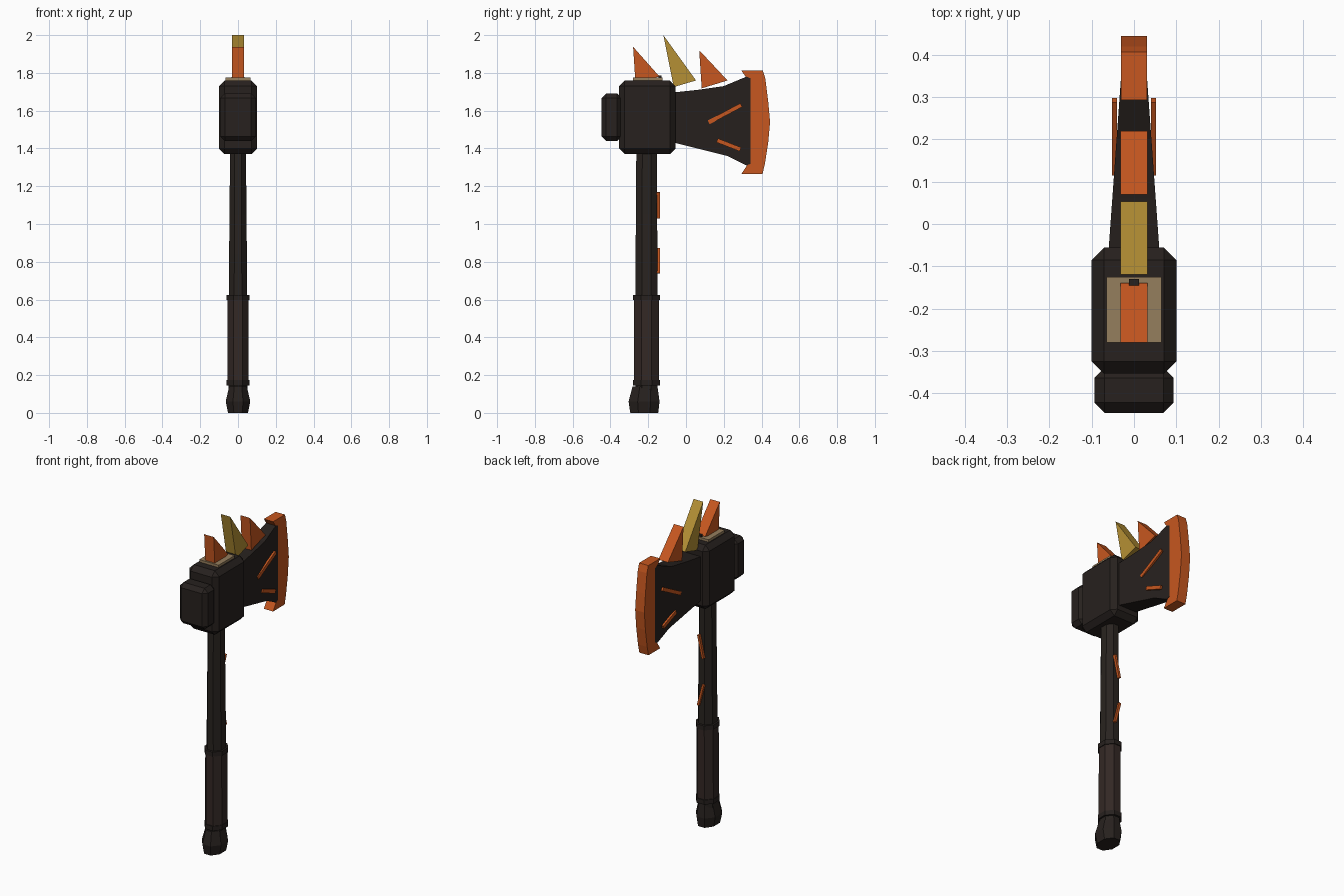
import bpy, bmesh
from math import pi, cos, sin, atan2, hypot
from mathutils import Vector, Matrix

if "Cube" in bpy.data.objects:
    bpy.data.objects.remove(bpy.data.objects["Cube"])


def material(name, r, g, b):
    m = bpy.data.materials.new(name)
    m.diffuse_color = (r, g, b, 1)
    m.use_nodes = True
    m.node_tree.nodes["Principled BSDF"].inputs["Base Color"].default_value = m.diffuse_color
    return m


DARK = material("dark_iron", 0.020, 0.015, 0.013)
WOOD = material("dark_wood", 0.022, 0.017, 0.014)
LEATHER = material("leather", 0.033, 0.021, 0.018)
ORANGE = material("ember_orange", 0.57, 0.095, 0.014)
GOLD = material("gold", 0.46, 0.28, 0.035)
TAN = material("tan", 0.30, 0.21, 0.11)


def finish(name, bm, mat):
    bmesh.ops.recalc_face_normals(bm, faces=bm.faces)
    me = bpy.data.meshes.new(name)
    bm.to_mesh(me)
    bm.free()
    me.materials.append(mat)
    ob = bpy.data.objects.new(name, me)
    bpy.context.collection.objects.link(ob)
    return ob


def loft(name, rings, mat, sides=8):
    """Vertical faceted tube; each ring is (z, half x, half y, centre y)."""
    bm = bmesh.new()
    k = 1 / cos(pi / sides)
    loops = []
    for z, rx, ry, cy in rings:
        angles = [2 * pi * (i + 0.5) / sides for i in range(sides)]
        loops.append([bm.verts.new((rx * k * cos(a), cy + ry * k * sin(a), z)) for a in angles])
    for a, b in zip(loops, loops[1:]):
        for i in range(sides):
            j = (i + 1) % sides
            bm.faces.new((a[i], a[j], b[j], b[i]))
    bm.faces.new(loops[0])
    bm.faces.new(loops[-1])
    return finish(name, bm, mat)


def box(name, lo, hi, mat, bevel=0.0):
    bm = bmesh.new()
    lo, hi = Vector(lo), Vector(hi)
    size = hi - lo
    bmesh.ops.create_cube(bm, size=1, matrix=Matrix.Translation((lo + hi) / 2) @ Matrix.Diagonal((*size, 1)))
    if bevel:
        bmesh.ops.bevel(bm, geom=bm.edges[:], offset=bevel, segments=1, affect='EDGES')
    return finish(name, bm, mat)


def strip_prism(name, top, bottom, half, mat):
    """Side profile (y, z) as matching top and bottom lines; half(y) gives the half thickness."""
    bm = bmesh.new()
    sec = []
    for (ty, tz), (by, bz) in zip(top, bottom):
        sec.append([bm.verts.new(p) for p in ((-half(ty), ty, tz), (half(ty), ty, tz),
                                              (half(by), by, bz), (-half(by), by, bz))])
    for a, b in zip(sec, sec[1:]):
        for i in range(4):
            j = (i + 1) % 4
            bm.faces.new((a[i], a[j], b[j], b[i]))
    bm.faces.new(sec[0])
    bm.faces.new(sec[-1])
    return finish(name, bm, mat)


def spike(name, pts, mat, half=0.032):
    bm = bmesh.new()
    face = bm.faces.new([bm.verts.new((-half, y, z)) for y, z in pts])
    r = bmesh.ops.extrude_face_region(bm, geom=[face])
    bmesh.ops.translate(bm, vec=(2 * half, 0, 0), verts=[v for v in r["geom"] if isinstance(v, bmesh.types.BMVert)])
    if len(bm.faces) == len(pts) + 1:
        bm.faces.new([v for v in bm.verts if v.co.x < 0])
    return finish(name, bm, mat)


def bar(name, centre, size, angle, axis):
    """Small glowing crack, its long side along z before turning."""
    bm = bmesh.new()
    m = Matrix.Translation(centre) @ Matrix.Rotation(angle, 4, axis) @ Matrix.Diagonal((*size, 1))
    bmesh.ops.create_cube(bm, size=1, matrix=m)
    return finish(name, bm, ORANGE)


# Handle, grip with end rings, pommel
AX = -0.209
loft("shaft", [(0.10, 0.050, 0.058, AX), (0.62, 0.049, 0.058, AX), (0.84, 0.047, 0.058, AX),
               (1.05, 0.045, 0.056, AX), (1.40, 0.042, 0.054, AX)], WOOD)
loft("grip", [(0.15, 0.057, 0.066, AX), (0.62, 0.055, 0.066, AX)], LEATHER)
for part, z in (("grip_ring_lower", 0.145), ("grip_ring_upper", 0.597)):
    loft(part, [(z, 0.060, 0.071, AX), (z + 0.028, 0.060, 0.071, AX)], DARK)
loft("pommel", [(0, 0.053, 0.074, -0.221), (0.06, 0.065, 0.082, -0.222), (0.14, 0.047, 0.066, -0.217)], DARK)

# Head block, rear hammer face, cap
box("head_block", (-0.1, -0.354, 1.37), (0.1, -0.056, 1.76), DARK, 0.029)
box("rear_hammer", (-0.094, -0.447, 1.44), (0.094, -0.34, 1.69), DARK, 0.024)
box("top_cap", (-0.065, -0.28, 1.75), (0.065, -0.125, 1.775), TAN)
box("cap_pin", (-0.012, -0.146, 1.76), (0.012, -0.13, 1.786), DARK)

# Flared blade, thinning toward the edge
strip_prism("blade",
            [(-0.08, 1.695), (0.06, 1.71), (0.20, 1.73), (0.32, 1.78), (0.345, 1.77)],
            [(-0.08, 1.435), (0.06, 1.40), (0.22, 1.36), (0.32, 1.31), (0.345, 1.32)],
            lambda y: 0.060 - 0.072 * (y + 0.06), DARK)

# Glowing cutting edge: inner and outer curves
inner = [(0.293, 1.812), (0.323, 1.77), (0.338, 1.65), (0.338, 1.54), (0.337, 1.43), (0.323, 1.31), (0.293, 1.265)]
outer = [(0.407, 1.812), (0.420, 1.77), (0.435, 1.65), (0.445, 1.54), (0.435, 1.43), (0.418, 1.32), (0.405, 1.265)]
strip_prism("cutting_edge", inner, outer, lambda y: 0.031, ORANGE)

# Crest spikes
spike("crest_spike_rear", [(-0.28, 1.938), (-0.268, 1.755), (-0.14, 1.78)], ORANGE)
spike("crest_spike_middle", [(-0.12, 2.0), (-0.065, 1.725), (0.053, 1.76)], GOLD)
spike("crest_spike_front", [(0.07, 1.92), (0.083, 1.718), (0.22, 1.76)], ORANGE)

# Cracks on both blade faces
for side, sx in (("left", -1), ("right", 1)):
    for i, (y0, z0, y1, z1) in enumerate([(0.12, 1.535), (0.295, 1.630)] and
                                         [(0.12, 1.538, 0.293, 1.630), (0.165, 1.443, 0.288, 1.395)]):
        dy, dz = y1 - y0, z1 - z0
        bar(f"blade_crack_{side}_{i + 1}", (sx * 0.046, (y0 + y1) / 2, (z0 + z1) / 2),
            (0.012, 0.022, hypot(dy, dz)), -atan2(dy, dz), 'X')

# Cracks on the back of the shaft
bar("shaft_crack_upper", (0, -0.147, 1.10), (0.014, 0.018, 0.14), 0.22, 'Y')
bar("shaft_crack_lower", (0, -0.147, 0.805), (0.014, 0.018, 0.135), -0.25, 'Y')
